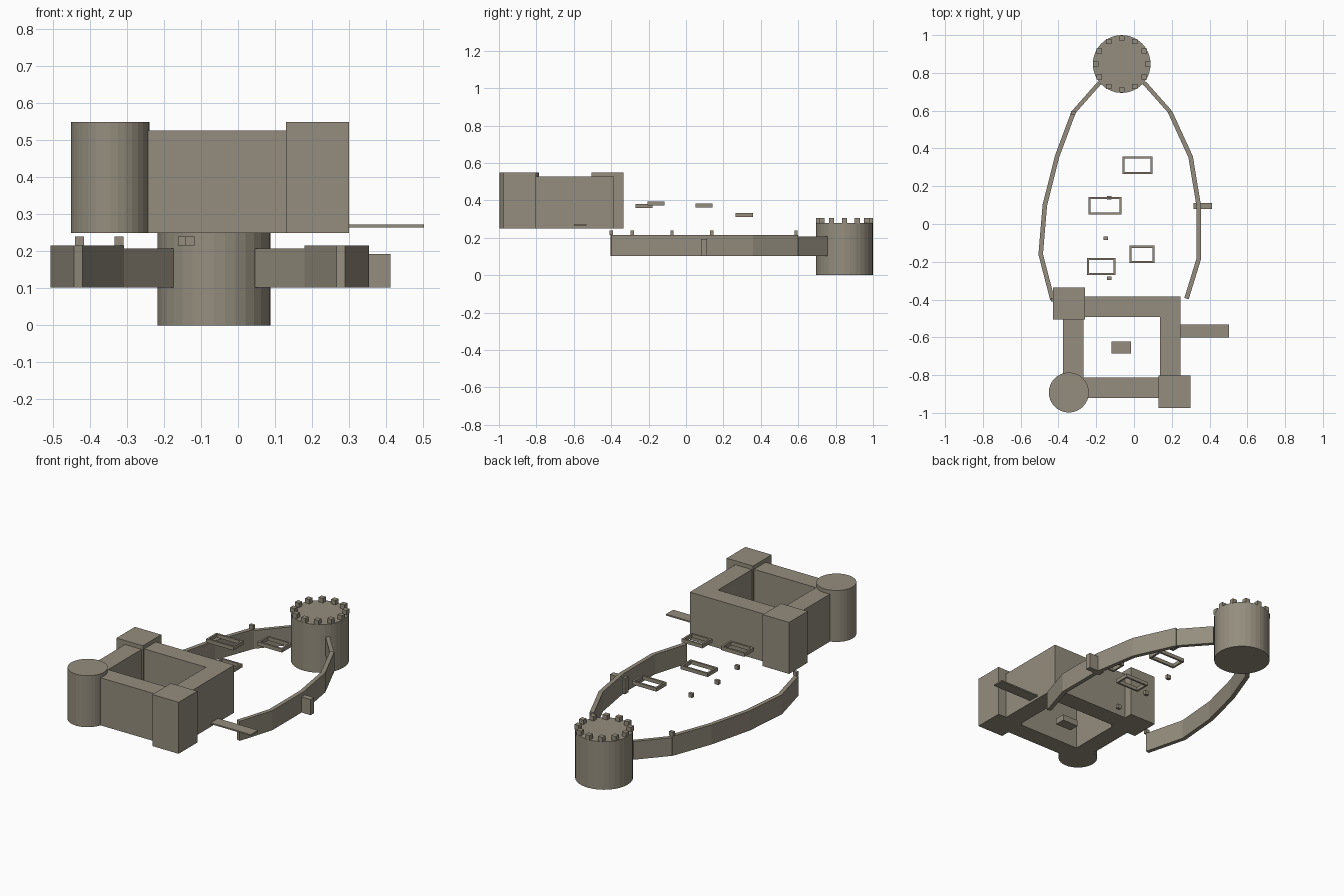
import bpy, bmesh, math
from mathutils import Vector

if "Cube" in bpy.data.objects:
    bpy.data.objects.remove(bpy.data.objects["Cube"])

mat = bpy.data.materials.new("stone")
mat.diffuse_color = (0.30, 0.27, 0.21, 1)
mat.use_nodes = True
mat.node_tree.nodes["Principled BSDF"].inputs["Base Color"].default_value = mat.diffuse_color


def finish(name, bm):
    bmesh.ops.recalc_face_normals(bm, faces=bm.faces)
    me = bpy.data.meshes.new(name)
    bm.to_mesh(me)
    bm.free()
    me.materials.append(mat)
    ob = bpy.data.objects.new(name, me)
    bpy.context.collection.objects.link(ob)
    return ob


def box(name, x0, x1, y0, y1, z0, z1):
    bm = bmesh.new()
    bmesh.ops.create_cube(bm, size=1)
    for v in bm.verts:
        v.co = ((x0 + x1) / 2 + v.co.x * (x1 - x0),
                (y0 + y1) / 2 + v.co.y * (y1 - y0),
                (z0 + z1) / 2 + v.co.z * (z1 - z0))
    return finish(name, bm)


def cylinder(name, x, y, r, z0, z1, n=32):
    bm = bmesh.new()
    bmesh.ops.create_cone(bm, cap_ends=True, segments=n, radius1=r, radius2=r, depth=z1 - z0)
    bmesh.ops.translate(bm, verts=bm.verts, vec=(x, y, (z0 + z1) / 2))
    return finish(name, bm)


def ring(name, x0, x1, y0, y1, z0, z1, t):
    # rectangular frame with an open centre
    bm = bmesh.new()
    loops = []
    for d, z in ((0, z0), (0, z1), (t, z1), (t, z0)):
        loops.append([bm.verts.new(c) for c in (
            (x0 + d, y0 + d, z), (x1 - d, y0 + d, z), (x1 - d, y1 - d, z), (x0 + d, y1 - d, z))])
    for a, b in zip(loops, loops[1:] + loops[:1]):
        for i in range(4):
            j = (i + 1) % 4
            bm.faces.new((a[i], a[j], b[j], b[i]))
    return finish(name, bm)


def wall(name, path, t, z0, z1):
    # mitred wall swept along a plan path
    pts = [Vector(p) for p in path]
    bm = bmesh.new()
    rows = []
    for i, p in enumerate(pts):
        dirs = []
        if i > 0:
            dirs.append((p - pts[i - 1]).normalized())
        if i < len(pts) - 1:
            dirs.append((pts[i + 1] - p).normalized())
        normals = [Vector((-d.y, d.x)) for d in dirs]
        m = sum(normals, Vector((0, 0))).normalized()
        off = m * (t / 2 / m.dot(normals[0]))
        a, b = p + off, p - off
        rows.append([bm.verts.new((q.x, q.y, z)) for q, z in ((a, z0), (b, z0), (b, z1), (a, z1))])
    for r, s in zip(rows, rows[1:]):
        for k in range(4):
            bm.faces.new((r[k], r[(k + 1) % 4], s[(k + 1) % 4], s[k]))
    bm.faces.new(rows[0])
    bm.faces.new(rows[-1])
    return finish(name, bm)


# Upper keep: four ranges around an open court, with corner towers
ring("keep_ranges", -0.375, 0.245, -0.92, -0.385, 0.25, 0.527, 0.107)
cylinder("keep_round_tower", -0.345, -0.892, 0.106, 0.25, 0.55)
box("keep_southeast_tower", 0.13, 0.30, -0.975, -0.803, 0.25, 0.55)
box("keep_northwest_tower", -0.43, -0.26, -0.505, -0.335, 0.25, 0.55)
box("court_well", -0.118, -0.015, -0.685, -0.623, 0.25, 0.285)
box("bridge", 0.235, 0.503, -0.60, -0.533, 0.265, 0.273)

# Great round tower with battlements
TX, TY = -0.065, 0.847
cylinder("great_tower", TX, TY, 0.153, 0, 0.28)
for i in range(12):
    a = math.radians(30 * i)
    x, y = TX + 0.138 * math.cos(a), TY + 0.138 * math.sin(a)
    box("merlon", x - 0.014, x + 0.014, y - 0.014, y + 0.014, 0.278, 0.306)

# Curtain walls of the lower ward
wall("west_wall", [(-0.32, 0.592), (-0.407, 0.358), (-0.472, 0.10), (-0.494, -0.16), (-0.432, -0.40)],
     0.024, 0.102, 0.216)
wall("east_wall", [(0.19, 0.595), (0.30, 0.355), (0.342, 0.10), (0.342, -0.187), (0.278, -0.395)],
     0.024, 0.102, 0.216)
wall("west_tower_wall", [(-0.32, 0.592), (-0.182, 0.748)], 0.022, 0.102, 0.208)
wall("east_tower_wall", [(0.19, 0.595), (0.054, 0.748)], 0.022, 0.102, 0.208)
box("gate", 0.315, 0.412, 0.08, 0.112, 0.102, 0.193)

# Ruined house footings in the ward
for x0, x1, y0, y1, z in ((-0.06, 0.098, 0.265, 0.358, 0.312), (-0.24, -0.065, 0.05, 0.143, 0.363),
                          (-0.025, 0.108, -0.206, -0.115, 0.374), (-0.25, -0.098, -0.27, -0.18, 0.360)):
    ring("house_footing", x0, x1, y0, y1, z, z + 0.021, 0.011)

# Row of small marker blocks
for x, y in ((-0.428, -0.40), (-0.13, -0.287), (-0.15, -0.075), (-0.13, 0.138), (-0.322, 0.588)):
    box("marker_block", x - 0.012, x + 0.012, y - 0.009, y + 0.009, 0.216, 0.24)
